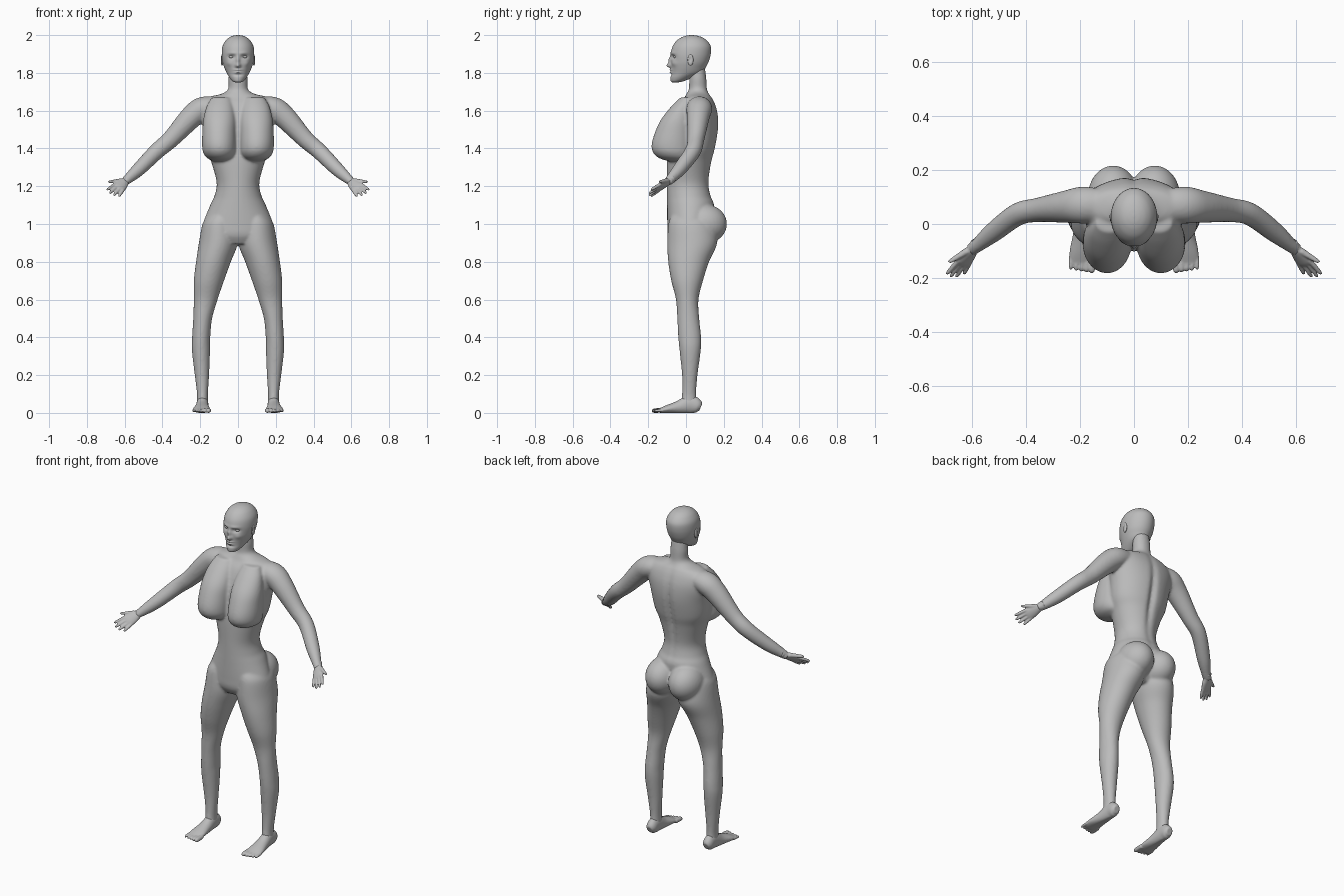
import bpy, bmesh, math
from mathutils import Vector, Matrix

skin = bpy.data.materials.new("plain grey skin")
skin.diffuse_color = (0.5, 0.5, 0.5, 1)
FLAT = (Vector((1, 0, 0)), Vector((0, 1, 0)))


def dense(rows, k=6):
    """Smoothly interpolate between rows."""
    out = []
    for i in range(len(rows) - 1):
        a, b, c, d = (rows[max(i - 1, 0)], rows[i], rows[i + 1], rows[min(i + 2, len(rows) - 1)])
        for j in range(k):
            t = j / k
            out.append([0.5 * (2 * q + (r - p) * t + (2 * p - 5 * q + 4 * r - s) * t * t
                               + (3 * q - p - 3 * r + s) * t ** 3) for p, q, r, s in zip(a, b, c, d)])
    return out + [list(rows[-1])]


def tube(bm, rows, frame=None, n=40, k=6):
    """Closed tube through rows of (x, y, z, radius a, radius b)."""
    rows = dense(rows, k)
    rings = []
    for i, r in enumerate(rows):
        c = Vector(r[:3])
        if frame:
            u, v = frame
        else:
            t = (Vector(rows[min(i + 1, len(rows) - 1)][:3]) - Vector(rows[max(i - 1, 0)][:3])).normalized()
            u = t.cross(Vector((0, 0, 1))).normalized()
            v = t.cross(u)
        rings.append([bm.verts.new(c + u * r[3] * math.cos(2 * math.pi * j / n)
                                   + v * r[4] * math.sin(2 * math.pi * j / n)) for j in range(n)])
    for a, b in zip(rings, rings[1:]):
        for j in range(n):
            bm.faces.new((a[j], a[(j + 1) % n], b[(j + 1) % n], b[j]))
    bm.faces.new(rings[0][::-1])
    bm.faces.new(rings[-1])


def slices(bm, rows, n=48, k=6):
    """Horizontal loft from rows of (z, x centre, x radius, y front, y back)."""
    tube(bm, [(cx, (f + b) / 2, z, rx, (b - f) / 2) for z, cx, rx, f, b in rows], FLAT, n, k)


def ball(bm, c, r):
    bmesh.ops.create_uvsphere(bm, u_segments=32, v_segments=20, radius=1,
                              matrix=Matrix.Translation(c) @ Matrix.Diagonal((*r, 1)))


def bump(bm, p, r, off):
    """Push vertices around p (and its mirror image) by a soft falloff."""
    for v in bm.verts:
        s = -1 if v.co.x < 0 else 1
        q = Vector((abs(v.co.x) - p[0], v.co.y - p[1], v.co.z - p[2]))
        w = math.exp(-sum((a / b) ** 2 for a, b in zip(q, r)))
        v.co += Vector((s * off[0], off[1], off[2])) * w


def mirror_copy(bm):
    d = bmesh.ops.duplicate(bm, geom=bm.verts[:] + bm.edges[:] + bm.faces[:])["geom"]
    for v in d:
        if isinstance(v, bmesh.types.BMVert):
            v.co.x *= -1


def finish(name, bm, voxel=None, smooth=0):
    bmesh.ops.recalc_face_normals(bm, faces=bm.faces)
    for f in bm.faces:
        f.smooth = True
    me = bpy.data.meshes.new(name)
    bm.to_mesh(me)
    bm.free()
    me.materials.append(skin)
    ob = bpy.data.objects.new(name, me)
    bpy.context.collection.objects.link(ob)
    if voxel:
        m = ob.modifiers.new("merge", 'REMESH')
        m.mode, m.voxel_size, m.use_smooth_shade = 'VOXEL', voxel, True
        s = ob.modifiers.new("soften", 'SMOOTH')
        s.factor, s.iterations = 0.5, smooth
    return ob


# body: legs, buttocks, breasts and arms on one side, then mirrored
bm = bmesh.new()
slices(bm, [(1.04, .09, .07, -.08, .13), (1.0, .098, .09, -.093, .15), (.9, .104, .103, -.099, .165),
            (.8, .13, .092, -.094, .122), (.7, .154, .08, -.078, .09), (.6, .171, .063, -.053, .066),
            (.5, .187, .05, -.046, .07), (.4, .195, .048, -.041, .08), (.33, .196, .048, -.034, .078),
            (.2, .191, .038, -.021, .061), (.1, .188, .029, -.021, .054), (.04, .188, .03, -.03, .06)])
ball(bm, (.077, .097, 1.0), (.095, .12, .105))
slices(bm, [(1.332, .09, .04, -.09, .04), (1.35, .095, .07, -.145, .04), (1.38, .098, .087, -.175, .04),
            (1.42, .1, .09, -.182, .04), (1.48, .1, .089, -.166, .04), (1.55, .098, .086, -.134, .04),
            (1.62, .095, .072, -.08, .04), (1.67, .09, .05, -.03, .04)])
tube(bm, [(.12, .07, 1.625, .06, .05), (.19, .07, 1.61, .068, .062), (.25, .064, 1.563, .06, .06),
          (.355, .052, 1.45, .045, .047), (.43, .036, 1.385, .042, .043), (.52, -.03, 1.295, .037, .037),
          (.575, -.075, 1.245, .027, .028), (.605, -.097, 1.22, .024, .02)])
mirror_copy(bm)

# torso and neck, with a groove along the spine
tr = bmesh.new()
slices(tr, [(.895, 0, .14, -.07, .1), (.94, 0, .19, -.095, .13), (1.0, 0, .186, -.099, .14),
            (1.1, 0, .147, -.1, .15), (1.15, 0, .124, -.1, .132), (1.22, 0, .113, -.1, .122),
            (1.33, 0, .142, -.1, .138), (1.4, 0, .168, -.095, .156), (1.5, 0, .183, -.085, .172),
            (1.58, 0, .2, -.06, .17), (1.635, 0, .2, -.035, .155), (1.67, 0, .16, -.008, .137),
            (1.69, 0, .085, .003, .122), (1.715, 0, .052, .015, .112), (1.77, 0, .05, .017, .108),
            (1.83, 0, .045, .02, .1)], 80)
bump(tr, (0, .16, 1.4), (.018, .06, .22), (0, -.018, 0))
me = bpy.data.meshes.new("torso_part")
tr.to_mesh(me)
tr.free()
bm.from_mesh(me)
bpy.data.meshes.remove(me)
finish("body", bm, .007, 7)

# feet with five toes each, flattened on the ground
bm = bmesh.new()
tube(bm, [(.188, .078, .03, .018, .02), (.188, .06, .037, .029, .038), (.188, .02, .045, .031, .048),
          (.19, -.04, .03, .036, .034), (.193, -.1, .02, .045, .021), (.194, -.135, .013, .045, .013),
          (.194, -.148, .012, .036, .01)], n=32)
for i in range(5):
    x = .156 + i * .0195
    r = .0125 - .0012 * i
    tip = -.176 + .003 * i
    tube(bm, [(x, -.12, .014, r, r), (x, tip + .012, .012, r, r), (x, tip, .01, r * .75, r * .75),
              (x, tip - .006, .009, r * .3, r * .3)], n=16, k=3)
for v in bm.verts:
    v.co.z = max(v.co.z, 0)
mirror_copy(bm)
finish("feet", bm, .004, 2)

# hands: palm, four fingers and thumb
bm = bmesh.new()
d = Vector((.5, -.72, -.48)).normalized()
side = Vector((.75, .15, .555)).normalized()
frame = (side, d.cross(side))
wrist = Vector((.592, -.085, 1.231))
tube(bm, [(*(wrist + d * a), w, t) for a, w, t in
          ((-.02, .024, .022), (.01, .023, .018), (.04, .031, .016), (.075, .035, .013), (.092, .03, .009))], frame, 24)
for s, tipd in ((-.026, .132), (-.009, .152), (.009, .157), (.026, .148)):
    a, b = wrist + d * .075 + side * s, wrist + d * tipd + side * s * 1.35
    tube(bm, [(*a.lerp(b, t), r, r) for t, r in ((0, .0095), (.6, .0085), (.92, .0065), (1, .003))], frame, 14, 3)
a, b = wrist + d * .02 + side * .015, wrist + d * .092 + side * .06
tube(bm, [(*a.lerp(b, t), r, r) for t, r in ((0, .014), (.6, .0105), (.92, .008), (1, .003))], frame, 14, 3)
mirror_copy(bm)
finish("hands", bm, .004, 2)

# head, with the face pushed out of the loft
bm = bmesh.new()
slices(bm, [(1.75, 0, .016, -.073, -.04), (1.757, 0, .03, -.081, -.01), (1.775, 0, .045, -.083, .035),
            (1.8, 0, .06, -.079, .085), (1.83, 0, .073, -.079, .105), (1.86, 0, .082, -.08, .12),
            (1.9, 0, .086, -.081, .131), (1.94, 0, .082, -.071, .131), (1.97, 0, .066, -.05, .112),
            (1.988, 0, .046, -.024, .086), (1.997, 0, .024, .002, .058), (2.0, 0, .004, .025, .035)], 120, 9)
bump(bm, (.034, -.075, 1.885), (.02, .04, .011), (0, .013, 0))       # eye sockets
bump(bm, (.03, -.078, 1.905), (.026, .04, .008), (0, -.004, 0))      # brows
bump(bm, (.045, -.065, 1.85), (.018, .03, .016), (.003, -.004, 0))   # cheekbones
bump(bm, (0, -.08, 1.84), (.013, .05, .012), (0, -.022, -.002))      # nose tip
bump(bm, (0, -.08, 1.865), (.009, .05, .02), (0, -.013, 0))          # nose bridge
bump(bm, (0, -.08, 1.816), (.02, .04, .005), (0, -.008, 0))          # upper lip
bump(bm, (0, -.08, 1.802), (.018, .04, .005), (0, -.008, 0))         # lower lip
bump(bm, (0, -.08, 1.789), (.022, .04, .006), (0, .005, 0))          # dip above chin
finish("head", bm)

# eyes and ears
bm = bmesh.new()
ball(bm, (.034, -.053, 1.885), (.015, .014, .009))
mirror_copy(bm)
finish("eyes", bm)
bm = bmesh.new()
ball(bm, (.084, .024, 1.868), (.008, .015, .03))
bump(bm, (.092, .022, 1.872), (.012, .007, .014), (-.006, 0, 0))
mirror_copy(bm)
finish("ears", bm)
